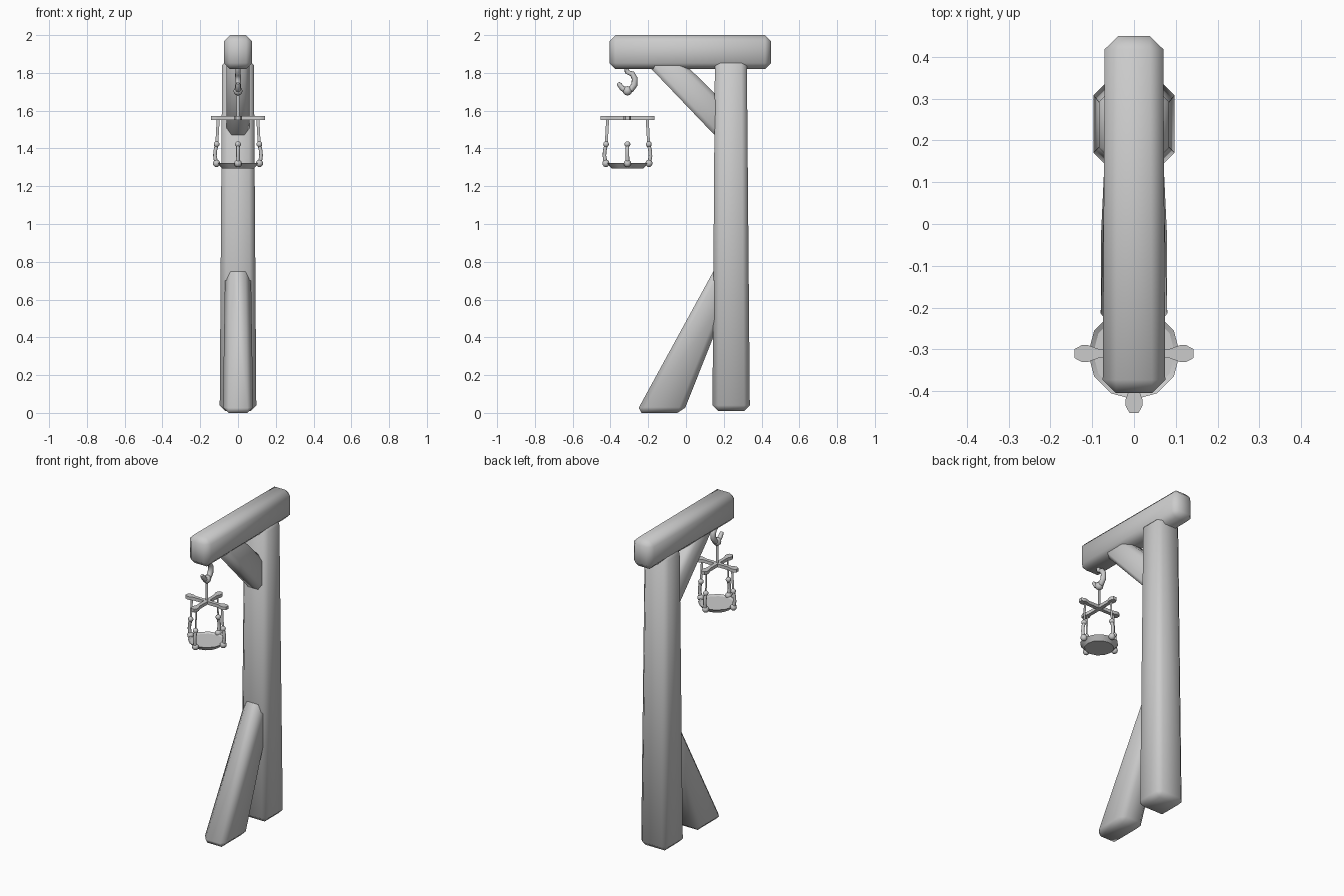
import bpy, bmesh, math
from mathutils import Matrix, Vector

if "Cube" in bpy.data.objects:
    bpy.data.objects.remove(bpy.data.objects["Cube"])

CY = -0.31  # y centre of the hanging tray


def finish(bm, name, angle=60):
    bmesh.ops.recalc_face_normals(bm, faces=bm.faces)
    me = bpy.data.meshes.new(name)
    bm.to_mesh(me)
    bm.free()
    ob = bpy.data.objects.new(name, me)
    bpy.context.collection.objects.link(ob)
    bpy.ops.object.select_all(action='DESELECT')
    ob.select_set(True)
    bpy.context.view_layer.objects.active = ob
    bpy.ops.object.shade_smooth_by_angle(angle=math.radians(angle))
    return ob


def timber(name, profile, chamfer=0.03):
    """Chamfered timber from a side outline of (y, z, half width)."""
    bm = bmesh.new()
    a = [bm.verts.new((-w, y, z)) for y, z, w in profile]
    b = [bm.verts.new((w, y, z)) for y, z, w in profile]
    bm.faces.new(a)
    bm.faces.new(b)
    n = len(a)
    for i in range(n):
        j = (i + 1) % n
        bm.faces.new((a[i], a[j], b[j], b[i]))
    bmesh.ops.recalc_face_normals(bm, faces=bm.faces)
    bmesh.ops.bevel(bm, geom=bm.edges[:], offset=chamfer, segments=1,
                    profile=0.5, affect='EDGES', clamp_overlap=True)
    return finish(bm, name)


def tube(bm, pts, sides=8):
    """Tube through (position, radius) points lying in a vertical plane."""
    pos = [Vector(p) for p, r in pts]
    side = None
    rings = []
    for i, (p, r) in enumerate(pts):
        t = (pos[min(i + 1, len(pos) - 1)] - pos[max(i - 1, 0)]).normalized()
        if side is None:
            side = t.cross(Vector((0.3, 1, 0.1))).normalized()
        side = (side - t * side.dot(t)).normalized()
        up = t.cross(side)
        rings.append([bm.verts.new(pos[i] + r * (side * math.cos(k * math.tau / sides)
                      + up * math.sin(k * math.tau / sides))) for k in range(sides)])
    for a, b in zip(rings, rings[1:]):
        for k in range(sides):
            m = (k + 1) % sides
            bm.faces.new((a[k], a[m], b[m], b[k]))
    bm.faces.new(rings[0])
    bm.faces.new(rings[-1])


def ball(bm, p, r):
    bmesh.ops.create_uvsphere(bm, u_segments=10, v_segments=6, radius=r,
                              matrix=Matrix.Translation(p))


# Timber frame
timber("post", [(0.14, 0.01, 0.097), (0.338, 0.01, 0.097),
                (0.322, 1.87, 0.084), (0.153, 1.87, 0.084)])
timber("top_beam", [(-0.405, 1.82, 0.075), (0.45, 1.82, 0.07),
                    (0.45, 2.0, 0.07), (-0.405, 2.0, 0.075)], 0.032)
timber("upper_brace", [(-0.23, 1.87, 0.06), (-0.03, 1.87, 0.06),
                       (0.20, 1.645, 0.06), (0.20, 1.42, 0.06)], 0.025)
timber("lower_brace", [(-0.265, 0.0, 0.08), (-0.015, 0.0, 0.08),
                       (0.2, 0.54, 0.068), (0.2, 0.85, 0.068)], 0.03)

# Iron hook under the beam
bm = bmesh.new()
hook = [(-0.315, 1.84, 0.014), (-0.312, 1.805, 0.014), (-0.285, 1.795, 0.015),
        (-0.271, 1.77, 0.016), (-0.273, 1.738, 0.017), (-0.29, 1.713, 0.017),
        (-0.315, 1.706, 0.017), (-0.338, 1.718, 0.014), (-0.352, 1.737, 0.013),
        (-0.36, 1.747, 0.009)]
tube(bm, [((0, y, z), r) for y, z, r in hook])
finish(bm, "hook")

# Hanging eye and thin flat strap
bm = bmesh.new()
ball(bm, (0, CY, 1.705), 0.025)
finish(bm, "hanging_eye")
bm = bmesh.new()
bm.faces.new([bm.verts.new((x, CY, z)) for x, z in
              ((-0.009, 1.56), (0.009, 1.56), (0.009, 1.70), (-0.009, 1.70))])
finish(bm, "hanging_strap")

# Crossed carrier bars with widened ends
for name, turn in (("cross_bar_x", 0), ("cross_bar_y", math.pi / 2)):
    half = [(0, 0.012), (0.085, 0.011), (0.11, 0.02), (0.125, 0.02), (0.142, 0.011)]
    edge = [(x, w) for x, w in half] + [(x, -w) for x, w in reversed(half)]
    edge += [(-x, -w) for x, w in half[1:]] + [(-x, w) for x, w in reversed(half[1:])]
    edge.pop(len(half) * 2 - 1)
    edge.insert(len(half) * 2 - 1, (0, -0.012))
    bm = bmesh.new()
    face = bm.faces.new([bm.verts.new((x, w, 1.551)) for x, w in edge])
    ext = bmesh.ops.extrude_face_region(bm, geom=[face])
    bmesh.ops.translate(bm, vec=(0, 0, 0.02),
                        verts=[v for v in ext["geom"] if isinstance(v, bmesh.types.BMVert)])
    bmesh.ops.transform(bm, verts=bm.verts,
                        matrix=Matrix.Translation((0, CY, 0)) @ Matrix.Rotation(turn, 4, 'Z'))
    finish(bm, name, 30)

# Four hangers: flat strap, knuckle, bent rod and foot ball
for i in range(4):
    m = Matrix.Translation((0, CY, 0)) @ Matrix.Rotation(i * math.pi / 2, 4, 'Z')
    bm = bmesh.new()
    bm.faces.new([bm.verts.new((x, 0, z)) for x, z in
                  ((0.097, 1.555), (0.113, 1.555), (0.12, 1.42), (0.105, 1.42))])
    ball(bm, (0.113, 0, 1.422), 0.016)
    tube(bm, [((0.113, 0, 1.42), 0.01), ((0.121, 0, 1.385), 0.01),
              ((0.122, 0, 1.36), 0.01), ((0.115, 0, 1.32), 0.011)])
    ball(bm, (0.114, 0, 1.321), 0.02)
    bmesh.ops.transform(bm, verts=bm.verts, matrix=m)
    finish(bm, f"hanger_{i + 1}")

# Shallow tray
bm = bmesh.new()
bmesh.ops.create_cone(bm, cap_ends=True, segments=12, radius1=0.085, radius2=0.11,
                      depth=0.028, matrix=Matrix.Translation((0, CY, 1.309)))
top = max(bm.faces, key=lambda f: f.calc_center_median().z)
bmesh.ops.inset_region(bm, faces=[top], thickness=0.012, depth=-0.008)
finish(bm, "tray", 30)
